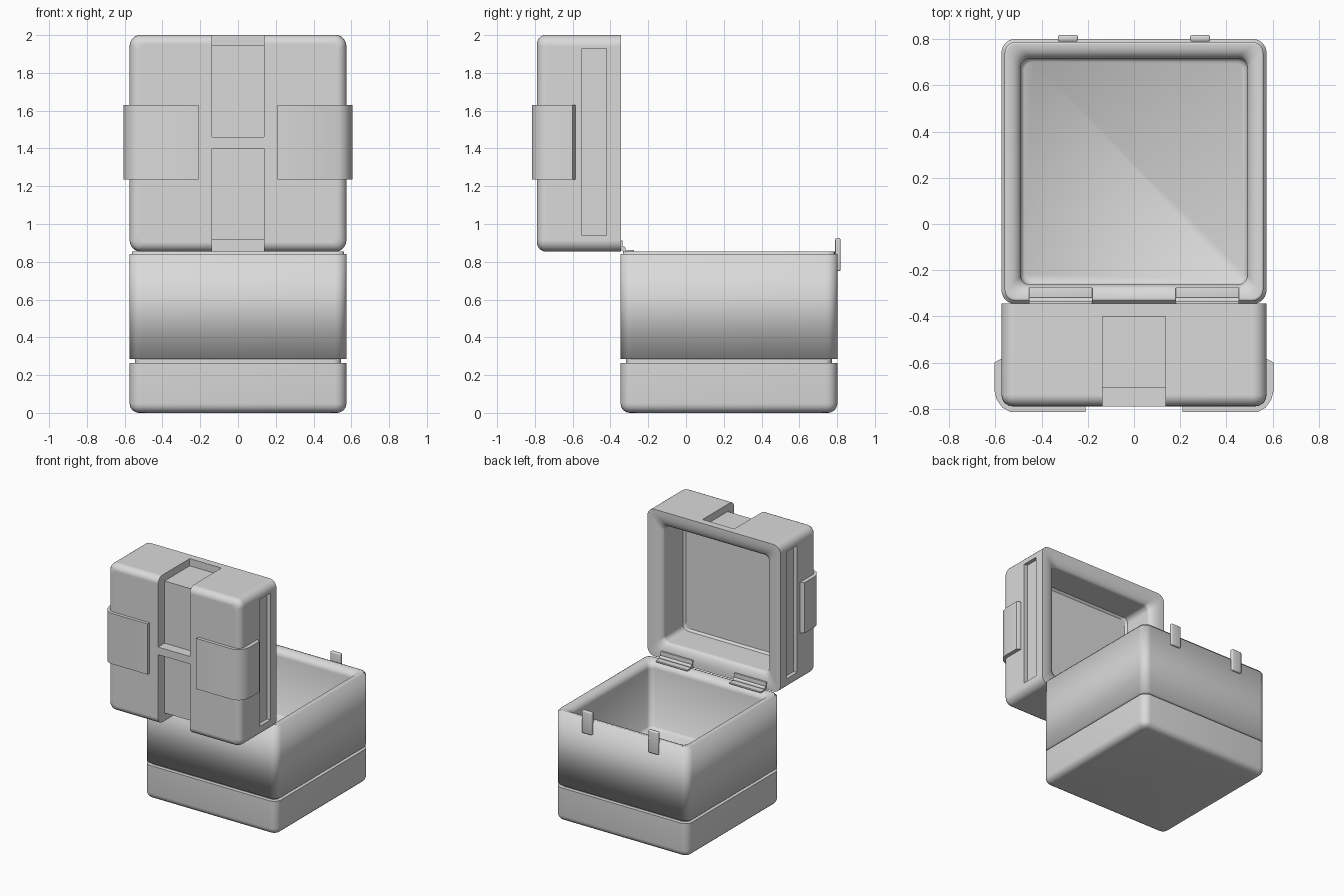
import bpy, bmesh, math
from mathutils import Vector

cube = bpy.data.objects.get("Cube")
if cube:
    bpy.data.objects.remove(cube, do_unlink=True)

GREY = (0.7, 0.7, 0.7, 1)
grey = bpy.data.materials.new("light grey")
grey.use_nodes = True
grey.diffuse_color = GREY
bsdf = next(n for n in grey.node_tree.nodes if n.type == 'BSDF_PRINCIPLED')
bsdf.inputs["Base Color"].default_value = GREY

HALF = 0.574       # half width of the square case
MID_Y = 0.2275     # centre of the base in y
MID_Z = 1.4275     # centre of the open lid in z


def activate(ob):
    bpy.ops.object.select_all(action='DESELECT')
    ob.select_set(True)
    bpy.context.view_layer.objects.active = ob


def finish(bm, name, angle=40):
    bmesh.ops.recalc_face_normals(bm, faces=bm.faces)
    me = bpy.data.meshes.new(name)
    bm.to_mesh(me)
    bm.free()
    me.materials.append(grey)
    ob = bpy.data.objects.new(name, me)
    bpy.context.collection.objects.link(ob)
    if angle:
        activate(ob)
        bpy.ops.object.shade_smooth_by_angle(angle=math.radians(angle))
    return ob


def rounded_square(half, steps=6):
    """Points of a square with rounded corners."""
    r = max(0.04, 0.06 - (HALF - half))
    pts = []
    for k in range(4):
        c = math.pi / 2 * k + math.pi / 4
        corner = (half - r) * math.sqrt(2)
        for i in range(steps + 1):
            a = math.pi / 2 * (k + i / steps)
            pts.append((corner * math.cos(c) + r * math.cos(a),
                        corner * math.sin(c) + r * math.sin(a)))
    return pts


def loft(name, rings, place, angle=40):
    """Skin through (half size, height) rings, closed at both ends."""
    bm = bmesh.new()
    loops = [[bm.verts.new(place(x, y, h)) for x, y in rounded_square(half)]
             for half, h in rings]
    n = len(loops[0])
    for a, b in zip(loops, loops[1:]):
        for i in range(n):
            j = (i + 1) % n
            bm.faces.new((a[i], a[j], b[j], b[i]))
    bm.faces.new(loops[0])
    bm.faces.new(loops[-1])
    return finish(bm, name, angle)


def prism(name, profile, place, lo, hi, angle=40):
    """Extrude a 2D profile between two depths."""
    bm = bmesh.new()
    face = bm.faces.new([bm.verts.new(place(u, v, lo)) for u, v in profile])
    ext = bmesh.ops.extrude_face_region(bm, geom=[face])
    move = Vector(place(0, 0, hi)) - Vector(place(0, 0, lo))
    bmesh.ops.translate(bm, vec=move, verts=[v for v in ext["geom"]
                                             if isinstance(v, bmesh.types.BMVert)])
    return finish(bm, name, angle)


def box(name, lo, hi, bevel=0):
    bm = bmesh.new()
    bmesh.ops.create_cube(bm, size=1)
    for v in bm.verts:
        v.co = [(a + b) / 2 + c * (b - a) for a, b, c in zip(lo, hi, v.co)]
    if bevel:
        bmesh.ops.bevel(bm, geom=bm.edges[:], offset=bevel, segments=3,
                        profile=0.5, affect='EDGES')
    return finish(bm, name)


def cut(target, cutter):
    cutter.hide_render = True
    mod = target.modifiers.new("cut", 'BOOLEAN')
    mod.operation = 'DIFFERENCE'
    mod.solver = 'EXACT'
    mod.object = cutter
    activate(target)
    bpy.ops.object.modifier_apply(modifier=mod.name)
    bpy.data.objects.remove(cutter, do_unlink=True)


def arc(steps=5):
    return [math.pi / 2 * i / steps for i in range(steps + 1)]


def round_start(r=0.05):
    """Rings of a rounded closed end."""
    return [(HALF - r + r * math.sin(a), r - r * math.cos(a)) for a in arc()]


def rim(outer, inner, top, depth):
    """Rings of the rolled inner edge of an opening."""
    return [(outer - (outer - inner) * math.sin(a), top - depth * (1 - math.cos(a)))
            for a in arc()]


def upright(x, y, h):
    return (x, y + MID_Y, h)


def tipped(x, y, h):
    return (x, h - 0.79, y + MID_Z)


# Base: rounded foot with a neck, then the hollow body with a stepped lip
loft("foot", round_start() + [(HALF, 0.265), (0.545, 0.265), (0.545, 0.29)], upright)
loft("body", [(0.53, 0.285), (HALF, 0.285), (HALF, 0.84), (0.56, 0.842), (0.56, 0.855)]
     + rim(0.55, 0.49, 0.855, 0.05) + [(0.49, 0.355), (0.475, 0.34)], upright, angle=100)

# Lid: hollow, standing open
lid = loft("lid", round_start() + [(HALF, 0.445)] + rim(0.55, 0.452, 0.445, 0.045)
           + [(0.452, 0.18), (0.437, 0.165)], tipped)

# Channels wrapping over the top and bottom of the lid, with a bridge between
channel = [(-0.9, 1.46), (-0.71, 1.46), (-0.71, 1.945),
           (-0.40, 1.945), (-0.40, 2.1), (-0.9, 2.1)]
for flip in (False, True):
    profile = [(y, 2.86 - z if flip else z) for y, z in channel]
    cut(lid, prism("channel_cutter", profile, lambda u, v, d: (d, u, v),
                   -0.137, 0.137, angle=0))

# Tall slots in the sides of the lid
for s in (-1, 1):
    ends = sorted((s * 0.545, s * 0.7))
    cut(lid, box("slot_cutter", (ends[0], -0.55, 0.94), (ends[1], -0.42, 1.93)))

activate(lid)
bpy.ops.object.shade_smooth_by_angle(angle=math.radians(40))
weighted = lid.modifiers.new("even shading", 'WEIGHTED_NORMAL')
weighted.keep_sharp = True

# Paired parts
pad = [(0.21, -0.815), (0.535, -0.815), (0.57, -0.795), (0.595, -0.76),
       (0.605, -0.72), (0.605, -0.60), (0.575, -0.584), (0.53, -0.60),
       (0.53, -0.74), (0.21, -0.74)]
for s, side in ((1, "left"), (-1, "right")):
    # Corner pads wrapping the lid
    prism("corner_pad_" + side, [(s * x, y) for x, y in pad],
          lambda u, v, d: (u, v, d), 1.235, 1.63, angle=50)

    # Clasps on the back rim
    x0, x1 = sorted((s * 0.243, s * 0.33))
    box("clasp_" + side, (x0, 0.79, 0.75), (x1, 0.818, 0.925), 0.008)

    # Hinges: two leaves and a barrel
    x0, x1 = sorted((s * 0.18, s * 0.455))
    box("hinge_base_leaf_" + side, (x0, -0.33, 0.85), (x1, -0.275, 0.863), 0.003)
    box("hinge_lid_leaf_" + side, (x0, -0.35, 0.865), (x1, -0.335, 0.912), 0.003)
    ring = [(0.013 * math.cos(i * math.pi / 6) - 0.332,
             0.013 * math.sin(i * math.pi / 6) + 0.868) for i in range(12)]
    prism("hinge_barrel_" + side, ring, lambda u, v, d: (d, u, v), x0, x1)
